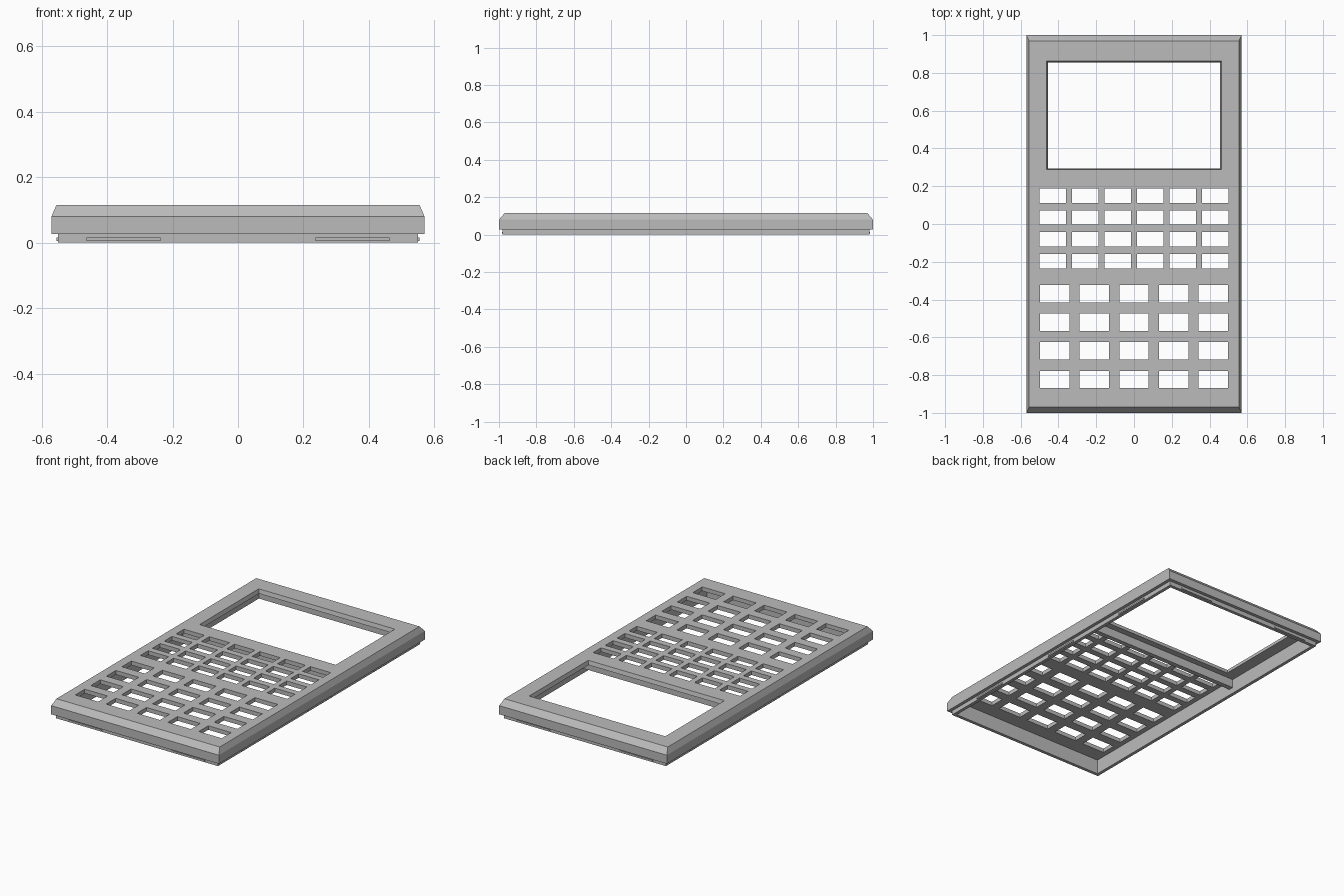
import bpy
import bmesh

cube = bpy.data.objects.get("Cube")
if cube:
    bpy.data.objects.remove(cube, do_unlink=True)

grey = bpy.data.materials.new("grey plastic")
grey.use_nodes = True
colour = (0.5, 0.5, 0.5, 1)
grey.diffuse_color = colour
grey.node_tree.nodes["Principled BSDF"].inputs["Base Color"].default_value = colour


def loft(bm, sections, cx=0, cy=0):
    """Skin rectangles given as (half width, half depth, z), capped at both ends."""
    rings = [[bm.verts.new((cx + sx * hx, cy + sy * hy, z))
              for sx, sy in ((-1, -1), (1, -1), (1, 1), (-1, 1))]
             for hx, hy, z in sections]
    for low, high in zip(rings, rings[1:]):
        for i in range(4):
            j = (i + 1) % 4
            bm.faces.new((low[i], low[j], high[j], high[i]))
    bm.faces.new(rings[0][::-1])
    bm.faces.new(rings[-1])


def finish(bm, name):
    bmesh.ops.recalc_face_normals(bm, faces=bm.faces)
    mesh = bpy.data.meshes.new(name)
    bm.to_mesh(mesh)
    bm.free()
    mesh.materials.append(grey)
    obj = bpy.data.objects.new(name, mesh)
    bpy.context.collection.objects.link(obj)
    return obj


def box(name, x, y, z, hx, hy, hz):
    bm = bmesh.new()
    loft(bm, [(hx, hy, z - hz), (hx, hy, z + hz)], x, y)
    return finish(bm, name)


# Hollow case: cavity ceiling, inner wall, lip, outer wall, chamfer, top
bm = bmesh.new()
loft(bm, [(0.53, 0.96, 0.09), (0.53, 0.96, 0), (0.55, 0.98, 0),
          (0.55, 0.98, 0.027), (0.57, 1, 0.027), (0.57, 1, 0.08),
          (0.555, 0.97, 0.115)])
case = finish(bm, "case_shell")

# Openings: tapered screen window and two blocks of keys
bm = bmesh.new()
loft(bm, [(0.451, 0.276, 0.07), (0.467, 0.291, 0.13)], 0, 0.575)
for columns, rows, step_x, step_y, top_y, hx, hy in (
        (6, 4, 0.172, 0.1155, 0.15, 0.069, 0.038),
        (5, 4, 0.21, 0.151, -0.37, 0.078, 0.046)):
    for c in range(columns):
        for r in range(rows):
            loft(bm, [(hx, hy, 0.07), (hx, hy, 0.13)],
                 (c - (columns - 1) / 2) * step_x, top_y - r * step_y)
cutter = finish(bm, "opening_cutter")
cutter.hide_render = True

cut = case.modifiers.new("openings", "BOOLEAN")
cut.operation = "DIFFERENCE"
cut.solver = "EXACT"
cut.object = cutter
bpy.context.view_layer.objects.active = case
bpy.ops.object.modifier_apply(modifier=cut.name)
bpy.data.objects.remove(cutter, do_unlink=True)

# Cross rib between screen and keys
box("cross_rib", 0, 0.24, 0.065, 0.532, 0.015, 0.028)

# Snap ridges round the lip
for side, label in ((-1, "right"), (1, "left")):
    for y, place in ((-0.64, "front"), (0, "middle"), (0.635, "back")):
        box(f"snap_ridge_{label}_{place}", side * 0.55, y, 0.01, 0.005, 0.113, 0.005)
    for y, place in ((-0.98, "front"), (0.98, "back")):
        box(f"end_ridge_{place}_{label}", side * 0.35, y, 0.01, 0.113, 0.005, 0.005)
